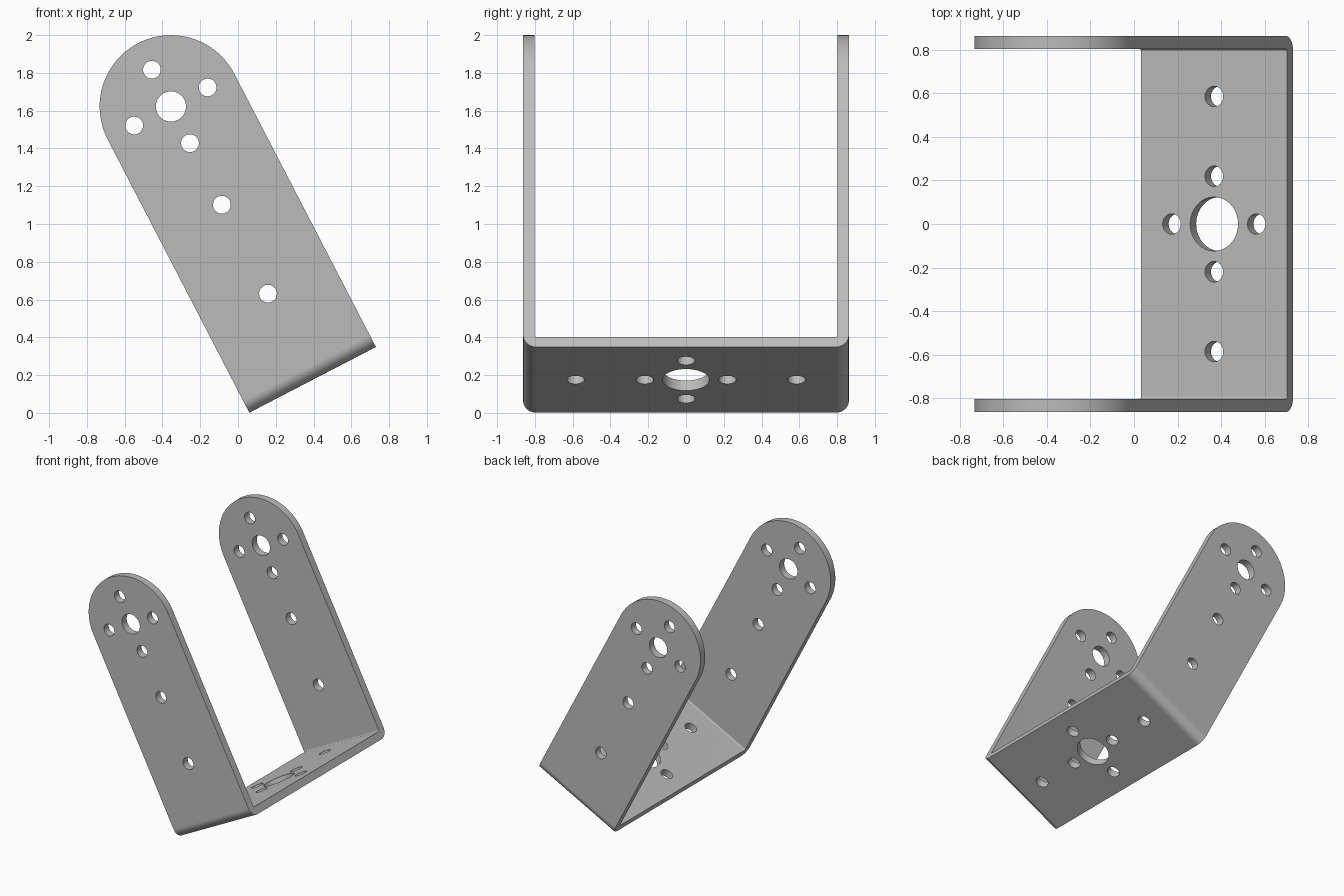
import bpy, bmesh
from math import sin, cos, pi, radians
from mathutils import Vector, Matrix

if "Cube" in bpy.data.objects:
    bpy.data.objects.remove(bpy.data.objects["Cube"], do_unlink=True)

W = 0.755          # strip width
R = W / 2          # rounded arm end
T = 0.06           # plate thickness
HY = 0.862         # half span across the arms
PIVOT = 1.63       # height of arm pivot above the base
BEND = 0.07        # outer bend radius
SMALL, PITCH = 0.047, 0.219
TILT = radians(27.4)


def arc(cx, cy, r, a0, a1, n):
    return [(cx + r * cos(a0 + (a1 - a0) * i / n),
             cy + r * sin(a0 + (a1 - a0) * i / n)) for i in range(n + 1)]


def prism(name, points, place, depth):
    """Extrude a 2D outline along a vector; place maps 2D to 3D."""
    bm = bmesh.new()
    face = bm.faces.new([bm.verts.new(place(a, b)) for a, b in points])
    new = bmesh.ops.extrude_face_region(bm, geom=[face])["geom"]
    bmesh.ops.translate(bm, vec=depth,
                        verts=[v for v in new if isinstance(v, bmesh.types.BMVert)])
    bmesh.ops.recalc_face_normals(bm, faces=bm.faces)
    mesh = bpy.data.meshes.new(name)
    bm.to_mesh(mesh)
    bm.free()
    obj = bpy.data.objects.new(name, mesh)
    bpy.context.collection.objects.link(obj)
    return obj


# Folded strip: U-shaped section with rounded bends
top = PIVOT + R + 0.1
inner = BEND - T
bc = HY - BEND
section = ([(HY, top)] + arc(bc, BEND, BEND, 0, -pi / 2, 12)
           + arc(-bc, BEND, BEND, -pi / 2, -pi, 12) + [(-HY, top), (-HY + T, top)]
           + arc(-bc, BEND, inner, -pi, -pi / 2, 4)
           + arc(bc, BEND, inner, -pi / 2, 0, 4) + [(HY - T, top)])
bracket = prism("u_bracket", section, lambda y, z: (-R, y, z), Vector((W, 0, 0)))

# Side outline that rounds the arm ends
E = 0.001
outline = [(-R - E, -0.1), (R + E, -0.1)] + arc(0, PIVOT, R, 0, pi, 48)
cutters = [("INTERSECT", prism("arm_outline", outline,
                               lambda x, z: (x, -1, z), Vector((0, 2, 0))))]


def hole(u, v, r, through_arms):
    ring = arc(0, 0, r, 0, 2 * pi, 32)[:-1]
    if through_arms:
        place, depth = (lambda a, b: (u + a, -1, v + b)), Vector((0, 2, 0))
    else:
        place, depth = (lambda a, b: (u + a, v + b, -0.1)), Vector((0, 0, 0.3))
    cutters.append(("DIFFERENCE", prism("hole_cutter", ring, place, depth)))


# Arm holes: pivot, four around it, two further down
hole(0, PIVOT, 0.08, True)
for u, v in ((PITCH, 0), (-PITCH, 0), (0, PITCH), (0, -PITCH), (0, -0.586), (0, -1.116)):
    hole(u, PIVOT + v, SMALL, True)

# Base holes: large centre, four around it, two further out
hole(0, 0, 0.124, False)
for u, v in ((PITCH, 0), (-PITCH, 0), (0, PITCH), (0, -PITCH), (0, 0.585), (0, -0.585)):
    hole(u, v, SMALL, False)

# Cut everything, then bake the result
for op, cutter in cutters:
    cutter.hide_render = True
    mod = bracket.modifiers.new("cut", "BOOLEAN")
    mod.operation, mod.solver, mod.object = op, "EXACT", cutter
graph = bpy.context.evaluated_depsgraph_get()
mesh = bpy.data.meshes.new_from_object(bracket.evaluated_get(graph))
bracket.modifiers.clear()
bracket.data = mesh
for _, cutter in cutters:
    bpy.data.objects.remove(cutter, do_unlink=True)

# Smooth bends and holes, crisp plate edges
mesh.shade_smooth()
mesh.set_sharp_from_angle(angle=radians(30))
weighted = bracket.modifiers.new("weighted_normals", "WEIGHTED_NORMAL")
weighted.keep_sharp = True

# Tilted pose
bracket.matrix_world = (Matrix.Translation((0.395, 0, 0.175))
                        @ Matrix.Rotation(-TILT, 4, "Y"))

# Plain grey metal
grey = bpy.data.materials.new("grey_metal")
grey.use_nodes = True
colour = (0.5, 0.5, 0.5, 1)
grey.diffuse_color = colour
grey.node_tree.nodes["Principled BSDF"].inputs["Base Color"].default_value = colour
mesh.materials.clear()
mesh.materials.append(grey)
